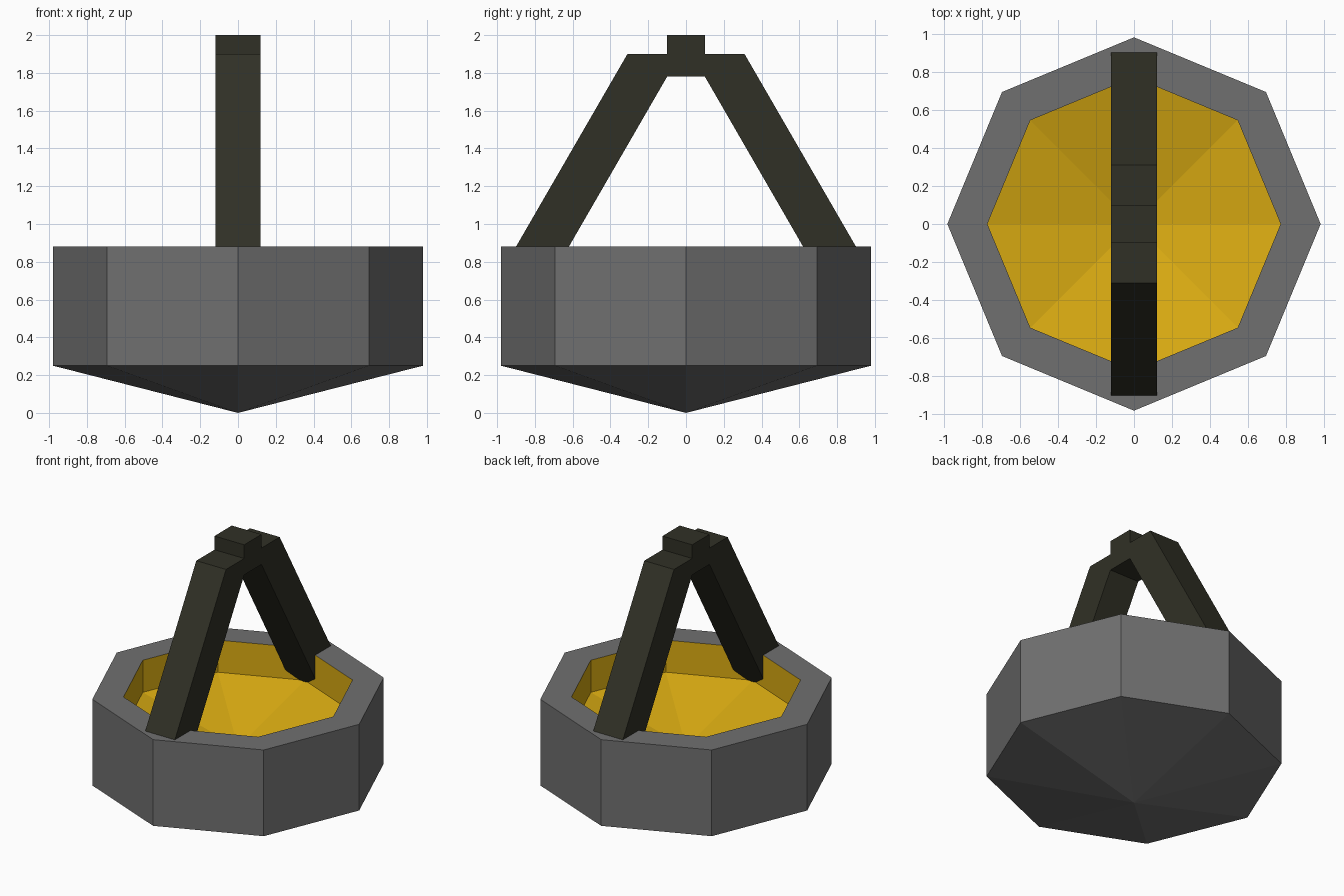
import bpy, bmesh, math

if "Cube" in bpy.data.objects:
    bpy.data.objects.remove(bpy.data.objects["Cube"])

SIDES = 8


def material(name, rgb):
    m = bpy.data.materials.new(name)
    m.diffuse_color = (*rgb, 1)
    m.use_nodes = True
    m.node_tree.nodes["Principled BSDF"].inputs["Base Color"].default_value = m.diffuse_color
    return m


def make_object(name, bm, *mats):
    me = bpy.data.meshes.new(name)
    bm.to_mesh(me)
    bm.free()
    for m in mats:
        me.materials.append(m)
    ob = bpy.data.objects.new(name, me)
    bpy.context.collection.objects.link(ob)
    return ob


stone = material("grey stone", (0.16, 0.16, 0.16))
gold = material("golden yellow", (0.70, 0.41, 0.006))
dark = material("dark olive", (0.030, 0.030, 0.019))

# Bowl: octagonal profile from the outer bottom tip, over the rim, to the inner tip
bm = bmesh.new()
profile = [(0.98, 0.25), (0.98, 0.88), (0.77, 0.88), (0.77, 0.645)]
rings = [[bm.verts.new((r * math.cos(math.tau * k / SIDES),
                        r * math.sin(math.tau * k / SIDES), z))
          for k in range(SIDES)] for r, z in profile]
outer_tip = bm.verts.new((0, 0, 0))
inner_tip = bm.verts.new((0, 0, 0.45))
for k in range(SIDES):
    n = (k + 1) % SIDES
    bm.faces.new((outer_tip, rings[0][n], rings[0][k]))
    for i, (a, b) in enumerate(zip(rings, rings[1:])):
        f = bm.faces.new((a[k], a[n], b[n], b[k]))
        f.material_index = 1 if i == 2 else 0      # inner wall is gold
    f = bm.faces.new((rings[3][k], rings[3][n], inner_tip))
    f.material_index = 1                           # sunken floor is gold
bmesh.ops.recalc_face_normals(bm, faces=bm.faces)
make_object("bowl", bm, stone, gold)

# Handle: half outline in (y, z), mirrored and extruded along x; feet sink into the rim
half = [(0.10, 2.0), (0.10, 1.90), (0.31, 1.90), (0.90, 0.88),
        (0.90, 0.60), (0.782, 0.60), (0.10, 1.78)]
outline = half + [(-y, z) for y, z in reversed(half)]
bm = bmesh.new()
face = bm.faces.new([bm.verts.new((-0.12, y, z)) for y, z in outline])
ext = bmesh.ops.extrude_face_region(bm, geom=[face], use_keep_orig=True)
bmesh.ops.translate(bm, vec=(0.24, 0, 0),
                    verts=[v for v in ext["geom"] if isinstance(v, bmesh.types.BMVert)])
bmesh.ops.recalc_face_normals(bm, faces=bm.faces)
make_object("handle", bm, dark)
